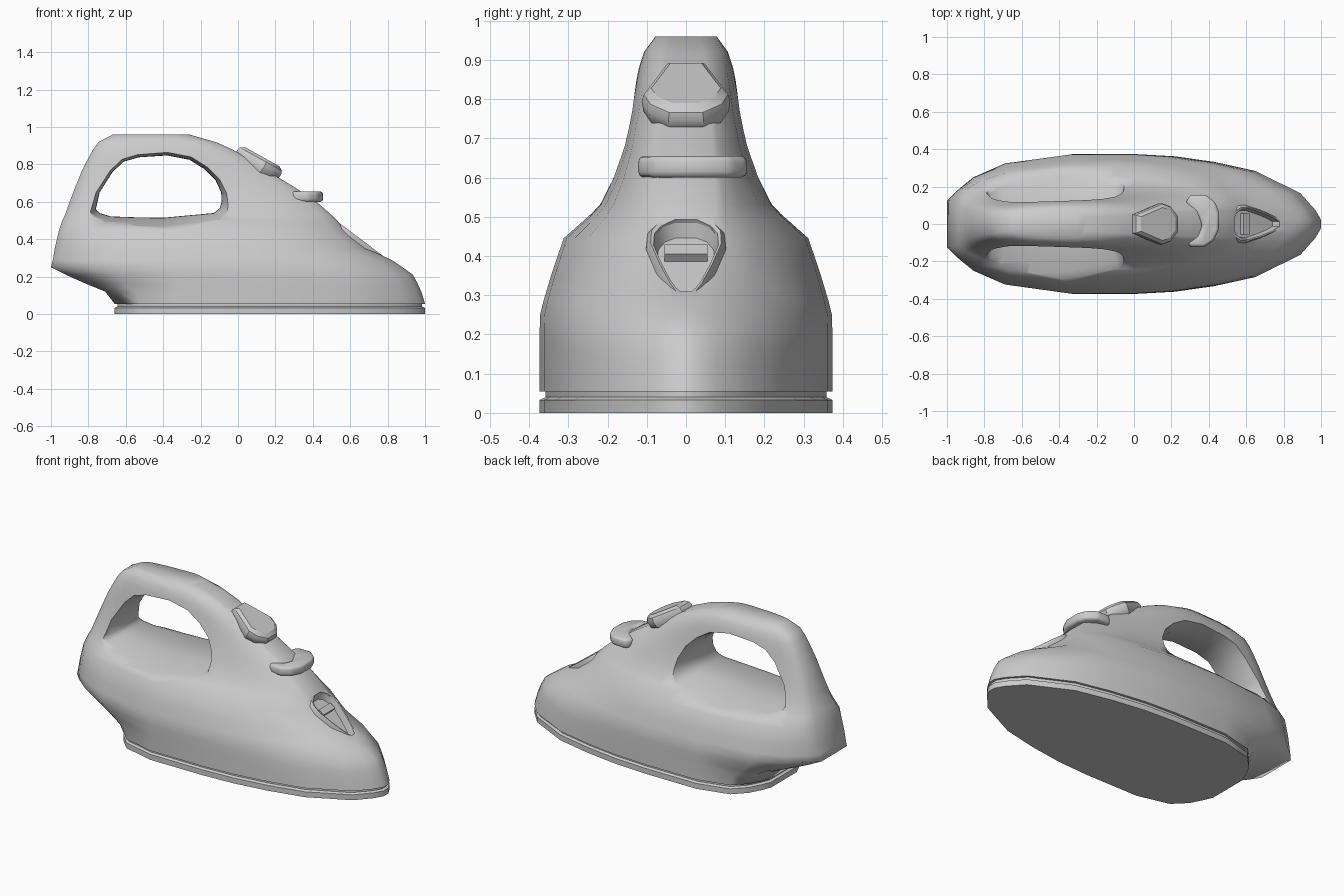
import bpy, bmesh, math
from mathutils import Matrix

if "Cube" in bpy.data.objects:
    bpy.data.objects.remove(bpy.data.objects["Cube"])


def loft(name, rings, matrix=None):
    """Skin a stack of closed rings and cap both ends."""
    bm = bmesh.new()
    loops = [[bm.verts.new(p) for p in ring] for ring in rings]
    n = len(loops[0])
    for a, b in zip(loops, loops[1:]):
        for i in range(n):
            j = (i + 1) % n
            bm.faces.new((a[i], a[j], b[j], b[i]))
    bm.faces.new(loops[0][::-1])
    bm.faces.new(loops[-1])
    if matrix:
        bm.transform(matrix)
    bmesh.ops.recalc_face_normals(bm, faces=bm.faces)
    mesh = bpy.data.meshes.new(name)
    bm.to_mesh(mesh)
    bm.free()
    ob = bpy.data.objects.new(name, mesh)
    bpy.context.collection.objects.link(ob)
    return ob


def activate(ob):
    bpy.ops.object.select_all(action='DESELECT')
    ob.select_set(True)
    bpy.context.view_layer.objects.active = ob


def smooth(ob, angle):
    activate(ob)
    bpy.ops.object.shade_smooth_by_angle(angle=math.radians(angle))


def cut(ob, cutter):
    cutter.hide_render = True
    mod = ob.modifiers.new("cut", 'BOOLEAN')
    mod.operation = 'DIFFERENCE'
    mod.solver = 'EXACT'
    mod.object = cutter
    activate(ob)
    bpy.ops.object.modifier_apply(modifier=mod.name)
    bpy.data.objects.remove(cutter)


def bevel(ob, width, segments=2):
    mod = ob.modifiers.new("bevel", 'BEVEL')
    mod.width = width
    mod.segments = segments
    activate(ob)
    bpy.ops.object.modifier_apply(modifier=mod.name)


def mirrored(half):
    return half + [(x, -y) for x, y in reversed(half) if abs(y) > 1e-6]


def flat(points, z, s=1):
    return [(x * s, y * s, z) for x, y in points]


# Boat-shaped plan: x and fraction of half width
PLAN = [(-1, .33), (-.95, .47), (-.86, .67), (-.69, .87), (-.33, 1), (.02, 1),
        (.22, .97), (.43, .89), (.65, .76), (.89, .44), (.97, .2), (1, .06)]
MID = -.4


def plan_ring(z, back, front, width, blunt):
    half = []
    for x, f in PLAN:
        k = (back - MID) / (-1 - MID) if x < MID else (front - MID) / (1 - MID)
        r = blunt * (.45 if x < -.98 else 1)
        half.append((MID + (x - MID) * k, width * (f + (1 - f) * r)))
    return [(x, y, z) for x, y in mirrored(half)]


# Soleplate with a groove above it
sole = loft("soleplate", [plan_ring(*s) for s in [
    (0, -.66, 1, .373, 0), (.033, -.66, 1, .373, 0),
    (.04, -.645, .985, .358, 0), (.058, -.645, .985, .358, 0)]])
smooth(sole, 40)

# Body and handle as one solid: z, back, front, half width, bluntness
body = loft("body", [plan_ring(*s) for s in [
    (.055, -.66, 1, .373, 0), (.12, -.71, .98, .373, 0),
    (.165, -.82, .96, .373, 0), (.21, -.92, .935, .373, 0),
    (.25, -1, .88, .372, 0), (.29, -.99, .82, .362, .05),
    (.35, -.98, .69, .344, .1), (.445, -.958, .58, .312, .18),
    (.5, -.94, .53, .25, .25), (.53, -.925, .50, .222, .3),
    (.6, -.9, .42, .187, .35), (.68, -.87, .3, .16, .38),
    (.77, -.833, .15, .14, .4), (.83, -.802, .06, .13, .4),
    (.88, -.775, -.03, .12, .4), (.92, -.745, -.12, .107, .4),
    (.96, -.67, -.26, .078, .4)]])

# Handle opening, flaring outwards on both sides
HOLE = [(-.76, .56), (-.74, .54), (-.68, .522), (-.54, .517), (-.4, .515),
        (-.13, .54), (-.098, .565), (-.088, .6), (-.09, .65), (-.12, .715),
        (-.18, .775), (-.26, .825), (-.38, .848), (-.53, .838), (-.61, .815),
        (-.67, .76), (-.74, .65)]
steps = [.04, .07, .1, .13, .16, .2, .26, .32, .42]
rings = []
for y in [-s for s in reversed(steps)] + [0] + steps:
    s = .06 * (abs(y) / .1) ** 1.7
    rings.append([(-.42 + (x + .42) * (1 + s * .6), y, .66 + (z - .66) * (1 + s))
                  for x, z in HOLE])
cut(body, loft("opening_cutter", rings))

# Water inlet: recess in the sloping nose with a low rim
slope = Matrix.Translation((.66, 0, .388)) @ Matrix.Rotation(math.radians(37), 4, 'Y')
INLET = mirrored([(-.17, .03), (-.15, .062), (-.11, .083), (-.06, .085),
                  (.02, .064), (.1, .038), (.15, .015)])
cut(body, loft("inlet_cutter", [flat(INLET, -.04, .95), flat(INLET, .15, .95)], slope))
smooth(body, 62)
rim = loft("inlet_rim", [flat(INLET, z, s) for z, s in [
    (-.06, 1.3), (-.01, 1.18), (.008, 1.06), (.006, .97), (-.036, .85)]], slope)
smooth(rim, 40)

# Inlet lid bar
loft("inlet_bar", [flat(mirrored([(-.085, .055), (-.045, .055)]), z)
                   for z in (-.05, -.012)], slope)

# Angular spray button
tilt = Matrix.Translation((.115, 0, .815)) @ Matrix.Rotation(math.radians(29), 4, 'Y')
BUTTON = mirrored([(-.135, .05), (.035, .113), (.09, .095), (.135, .045)])
button = loft("spray_button", [flat(BUTTON, z, s) for z, s in [
    (-.06, .8), (-.035, .96), (-.005, 1), (.015, .95), (.03, .78)]], tilt)
smooth(button, 32)

# Crescent steam slider
CRESCENT = [(.275, .115), (.3, .155), (.385, .155), (.435, .115), (.455, .06),
            (.453, -.03), (.425, -.09), (.375, -.122), (.3, -.122), (.275, -.09),
            (.3, -.07), (.345, -.055), (.365, -.01), (.345, .04), (.3, .085)]
slider = loft("steam_slider", [flat(CRESCENT, z) for z in (.6, .655)])
bevel(slider, .015)
smooth(slider, 50)
